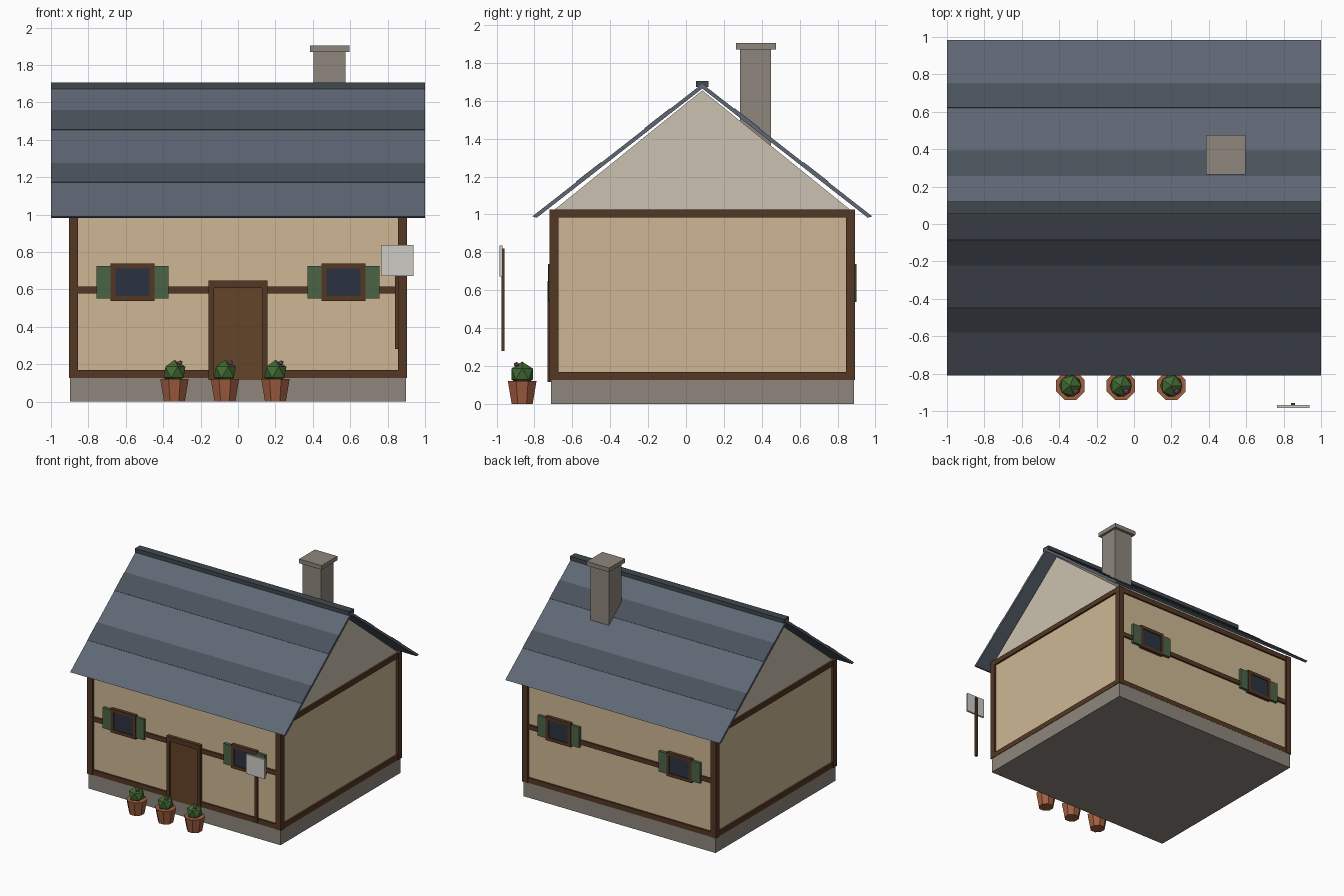
import bpy, bmesh, math
from mathutils import Matrix, Vector

if "Cube" in bpy.data.objects:
    bpy.data.objects.remove(bpy.data.objects["Cube"])

CY = 0.086          # depth centre of the house
HALF = 0.80         # half depth of the house


def mat(name, r, g, b):
    m = bpy.data.materials.new(name)
    m.diffuse_color = [(c / 255) ** 2.2 for c in (r, g, b)] + [1]
    m.use_nodes = True
    m.node_tree.nodes["Principled BSDF"].inputs["Base Color"].default_value = m.diffuse_color
    return m


STONE = mat("stone", 140, 133, 124)
PLASTER = mat("plaster", 205, 182, 147)
GABLE = mat("gable_plaster", 202, 192, 174)
TIMBER = mat("timber", 84, 58, 40)
DOOR = mat("door_wood", 100, 70, 46)
SLATE = mat("slate", 95, 103, 115)
DARK = mat("dark_slate", 75, 83, 92)
RIDGE = mat("ridge_slate", 66, 74, 78)
GLASS = mat("glass", 46, 54, 66)
GREEN = mat("shutter_green", 76, 100, 72)
WHITE = mat("sign_white", 205, 203, 197)
CLAY = mat("clay", 160, 95, 66)
CACTUS = mat("cactus_green", 68, 106, 54)
PINK = mat("flower_pink", 190, 80, 135)


def finish(name, bm, m):
    bmesh.ops.recalc_face_normals(bm, faces=bm.faces)
    me = bpy.data.meshes.new(name)
    bm.to_mesh(me)
    bm.free()
    me.materials.append(m)
    ob = bpy.data.objects.new(name, me)
    bpy.context.collection.objects.link(ob)
    return ob


def box(name, x, y, z, m):
    """Box from (min, max) ranges."""
    bm = bmesh.new()
    r = [sorted(x), sorted(y), sorted(z)]
    size = [b - a for a, b in r]
    mid = [(a + b) / 2 for a, b in r]
    bmesh.ops.create_cube(bm, size=1, matrix=Matrix.Translation(mid) @ Matrix.Diagonal(size + [1]))
    return finish(name, bm, m)


def prism(name, profile, x0, x1, m):
    """Extrude a (y, z) profile along x."""
    bm = bmesh.new()
    f = bm.faces.new([bm.verts.new((x0, y, z)) for y, z in profile])
    e = bmesh.ops.extrude_face_region(bm, geom=[f])["geom"]
    bmesh.ops.translate(bm, vec=(x1 - x0, 0, 0), verts=[v for v in e if isinstance(v, bmesh.types.BMVert)])
    return finish(name, bm, m)


# Foundation, walls and gable
box("foundation", (-0.897, 0.897), (CY - HALF, CY + HALF), (0, 0.13), STONE)
box("walls", (-0.885, 0.885), (CY - 0.787, CY + 0.787), (0.13, 1.02), PLASTER)
prism("gable", [(CY - 0.787, 1.02), (CY + 0.787, 1.02), (CY, 1.655)], -0.885, 0.885, GABLE)

# Timber frame: corner posts, sills, top plates and mid rails
for sx in (-1, 1):
    for sy in (-1, 1):
        box("corner_post", (sx * 0.855, sx * 0.904), (CY + sy * 0.76, CY + sy * 0.807), (0.125, 1.025), TIMBER)
    for nm, z in (("side_sill", (0.125, 0.168)), ("side_top_plate", (0.983, 1.025))):
        box(nm, (sx * 0.87, sx * 0.9), (CY - 0.78, CY + 0.78), z, TIMBER)
for sy in (-1, 1):
    for nm, z in (("sill", (0.125, 0.168)), ("top_plate", (0.983, 1.025)), ("mid_rail", (0.577, 0.615))):
        box(nm, (-0.87, 0.87), (CY + sy * 0.77, CY + sy * 0.801), z, TIMBER)

# Roof slopes with darker slate courses
slope = Vector((0.897, -0.70)).normalized()
nrm = Vector((-slope.y, slope.x))
for s in (-1, 1):
    def pt(dy, up):
        p = Vector((0, 1.69)) + slope * (dy / slope.x) + nrm * up
        return (CY + s * p.x, p.y)
    prism("roof_slope", [pt(0, 0), pt(0.897, 0), pt(0.887, -0.02), pt(0, -0.02)], -1, 1, SLATE)
    for a, b in ((0.17, 0.305), (0.535, 0.665)):
        prism("slate_course", [pt(a, -0.004), pt(b, -0.004), pt(b, 0.003), pt(a, 0.003)], -1, 1, DARK)
box("ridge_cap", (-1, 1), (CY - 0.033, CY + 0.033), (1.672, 1.705), RIDGE)

# Chimney
box("chimney", (0.405, 0.575), (0.285, 0.45), (1.33, 1.872), STONE)
box("chimney_cap", (0.385, 0.595), (0.265, 0.475), (1.87, 1.905), STONE)

# Door with frame
for s in (-1, 1):
    box("door_jamb", (s * 0.128, s * 0.157), (-0.73, -0.69), (0.115, 0.648), TIMBER)
box("door_lintel", (-0.157, 0.157), (-0.73, -0.69), (0.608, 0.648), TIMBER)
box("door", (-0.13, 0.13), (-0.72, -0.69), (0.115, 0.61), DOOR)

# Windows with shutters, front and back
for sy in (-1, 1):
    for cx in (-0.564, 0.564):
        y0 = CY + sy * 0.78
        for s in (-1, 1):
            box("shutter", (cx + s * 0.108, cx + s * 0.193), (y0, CY + sy * 0.811), (0.552, 0.724), GREEN)
            box("window_jamb", (cx + s * 0.09, cx + s * 0.117), (y0, CY + sy * 0.815), (0.538, 0.738), TIMBER)
        for z in ((0.538, 0.565), (0.711, 0.738)):
            box("window_rail", (cx - 0.1, cx + 0.1), (y0, CY + sy * 0.815), z, TIMBER)
        box("window_glass", (cx - 0.095, cx + 0.095), (y0, CY + sy * 0.808), (0.56, 0.715), GLASS)

# Sign on a post, board left blank
box("sign_post", (0.839, 0.861), (-0.975, -0.957), (0.28, 0.82), TIMBER)
box("sign_board", (0.765, 0.937), (-0.985, -0.968), (0.672, 0.836), WHITE)

# Potted cacti with a flower
for px in (-0.34, -0.07, 0.20):
    py = -0.865
    bm = bmesh.new()
    bmesh.ops.create_cone(bm, cap_ends=True, segments=8, radius1=0.06, radius2=0.082, depth=0.12,
                          matrix=Matrix.Translation((px, py, 0.06)) @ Matrix.Rotation(math.pi / 8, 4, 'Z'))
    finish("pot", bm, CLAY)
    for nm, o, r, h, m in (("cactus", (0, 0, 0.157), 0.066, 0.066, CACTUS),
                           ("flower", (0.03, -0.03, 0.208), 0.015, 0.013, PINK)):
        bm = bmesh.new()
        bmesh.ops.create_icosphere(bm, subdivisions=1, radius=1,
                                   matrix=Matrix.Translation(Vector((px, py, 0)) + Vector(o)) @ Matrix.Diagonal((r, r, h, 1)))
        finish(nm, bm, m)
